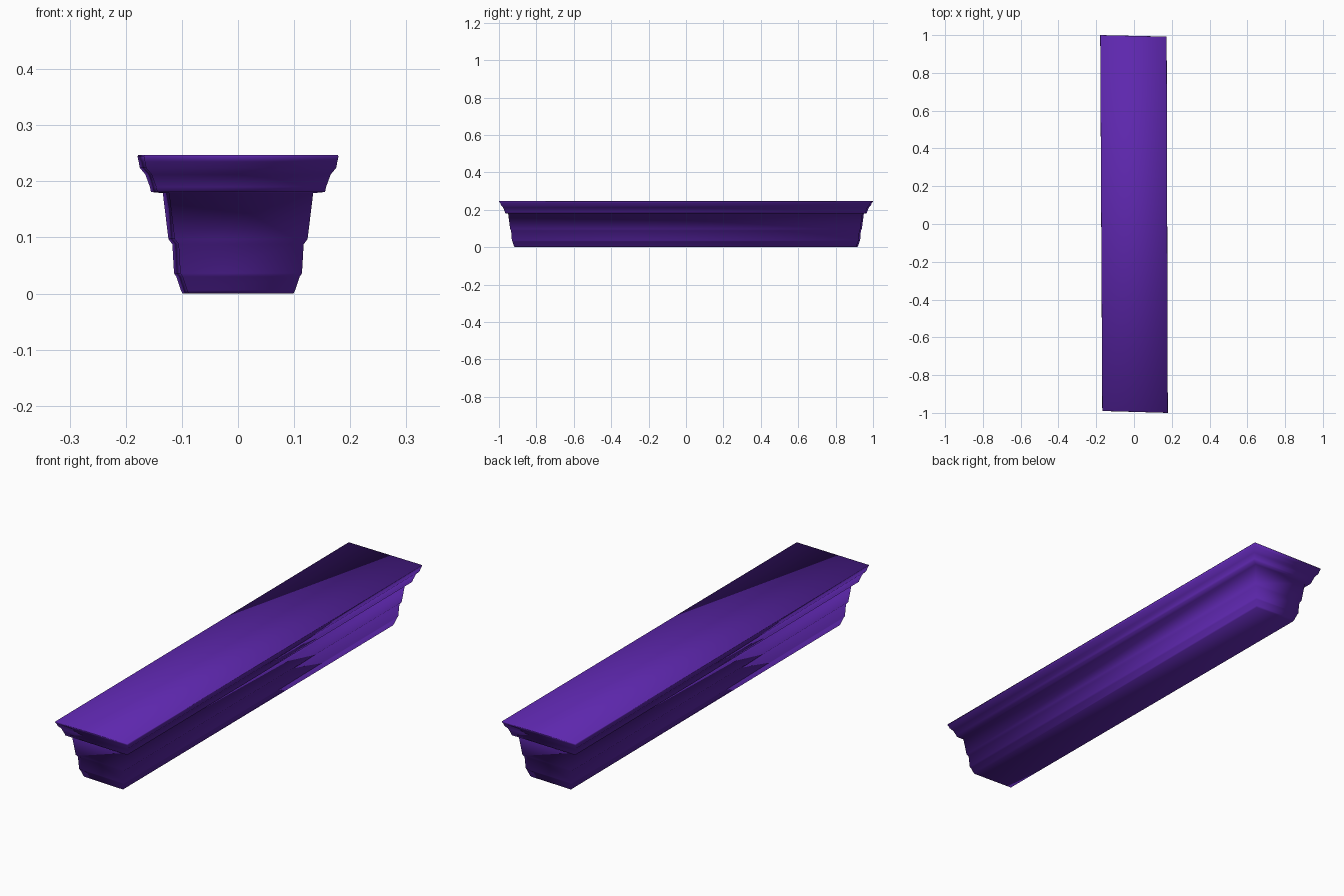
import bpy, bmesh

if "Cube" in bpy.data.objects:
    bpy.data.objects.remove(bpy.data.objects["Cube"])

# stepped side profile: (half width, half length, height)
profile = [
    (0.099, 0.915, 0.000), (0.102, 0.920, 0.006), (0.110, 0.928, 0.030),
    (0.114, 0.931, 0.036), (0.117, 0.935, 0.088), (0.124, 0.940, 0.097),
    (0.134, 0.951, 0.179), (0.155, 0.966, 0.181), (0.157, 0.969, 0.190),
    (0.165, 0.978, 0.212), (0.175, 0.988, 0.224), (0.177, 0.993, 0.235),
    (0.179, 1.000, 0.244), (0.178, 0.999, 0.247),
]
# corner directions with the slight skew of the plan outline
corners = [(-1, -1, 0.011, 0.010), (1, -1, 0, 0),
           (1, 1, -0.006, -0.008), (-1, 1, 0, 0)]

# tapered planter-like beam with an overhanging rim
bm = bmesh.new()
rings = [[bm.verts.new((sx * w + dx, sy * l + dy, z)) for sx, sy, dx, dy in corners]
         for w, l, z in profile]
for low, high in zip(rings, rings[1:]):
    for i in range(4):
        j = (i + 1) % 4
        bm.faces.new((low[i], low[j], high[j], high[i]))
bm.faces.new(rings[0][::-1])
bm.faces.new(rings[-1])
for f in bm.faces:
    f.smooth = True

mesh = bpy.data.meshes.new("stepped_beam")
bm.to_mesh(mesh)
bm.free()
beam = bpy.data.objects.new("stepped_beam", mesh)
bpy.context.collection.objects.link(beam)

purple = bpy.data.materials.new("purple")
purple.diffuse_color = (0.11, 0.02, 0.42, 1)
purple.use_nodes = True
purple.node_tree.nodes["Principled BSDF"].inputs["Base Color"].default_value = purple.diffuse_color
mesh.materials.append(purple)
